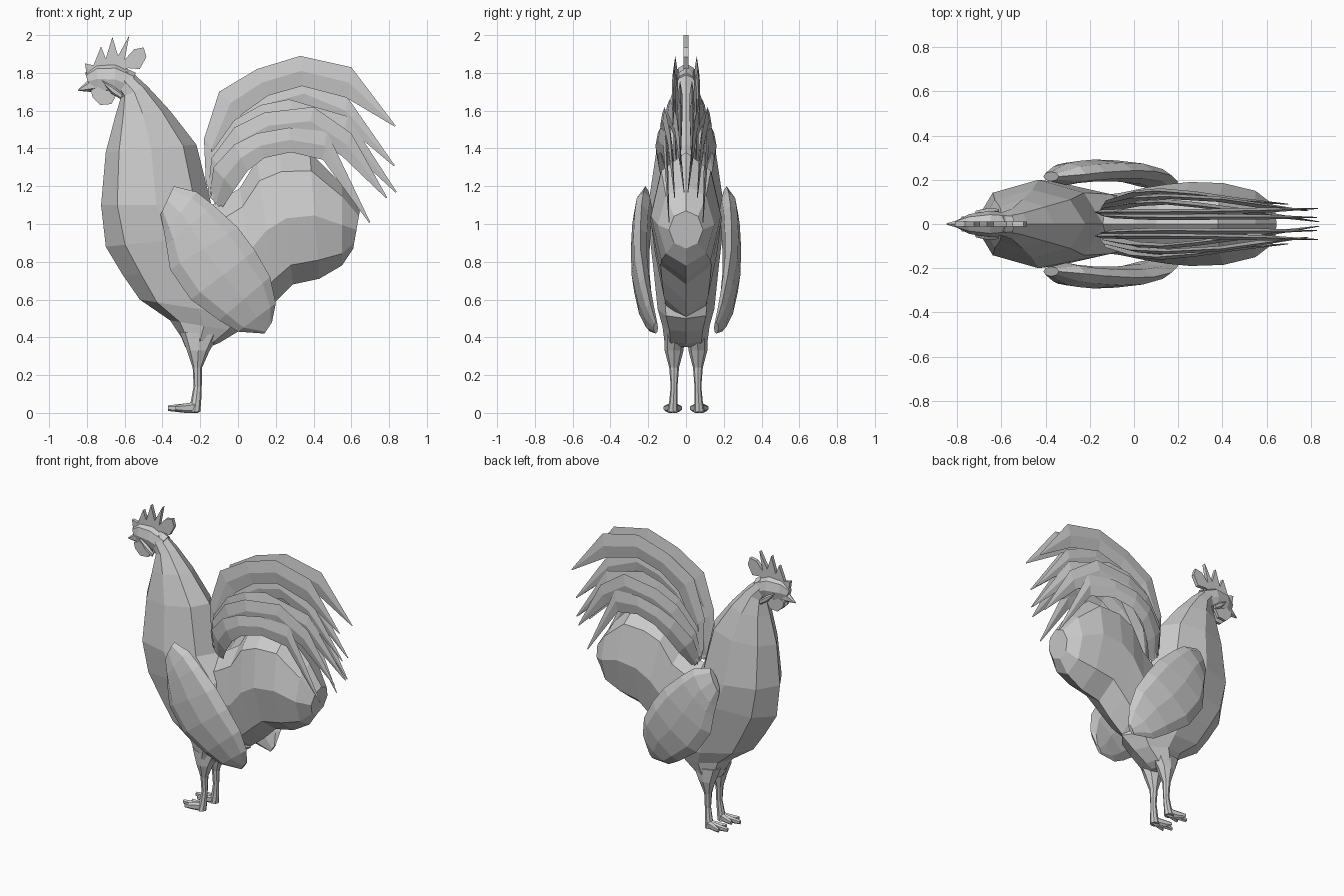
import bpy, bmesh, math


def finish(name, bm, mirror=False):
    bmesh.ops.recalc_face_normals(bm, faces=bm.faces)
    me = bpy.data.meshes.new(name)
    bm.to_mesh(me)
    bm.free()
    ob = bpy.data.objects.new(name, me)
    bpy.context.collection.objects.link(ob)
    if mirror:
        m = ob.modifiers.new("mirror", 'MIRROR')
        m.use_axis = (False, True, False)
        m.use_mirror_merge = False
    return ob


def loft(name, rings, sides=8, mirror=False):
    """Each ring: two opposite outline points (x, z, x, z), half width, y centre."""
    bm = bmesh.new()
    loops = []
    for ax, az, bx, bz, hw, yc in rings:
        loop = []
        for i in range(sides):
            t = 2 * math.pi * i / sides
            c, s = math.cos(t) / 2, math.sin(t)
            loop.append(bm.verts.new(((ax + bx) / 2 + c * (ax - bx), yc + s * hw,
                                      (az + bz) / 2 + c * (az - bz))))
        loops.append(loop)
    for p, q in zip(loops, loops[1:]):
        for i in range(sides):
            j = (i + 1) % sides
            bm.faces.new((p[i], p[j], q[j], q[i]))
    bm.faces.new(loops[0])
    bm.faces.new(loops[-1])
    return finish(name, bm, mirror)


def plate(name, outline, hw, yc=0, mirror=False):
    """Flat outline in x, z given thickness along y."""
    bm = bmesh.new()
    f = bm.faces.new([bm.verts.new((x, yc - hw, z)) for x, z in outline])
    ext = bmesh.ops.extrude_face_region(bm, geom=[f])
    for v in ext["geom"]:
        if isinstance(v, bmesh.types.BMVert):
            v.co.y += 2 * hw
    return finish(name, bm, mirror)


# Neck, breast and belly
loft("neck_and_breast", [
    (-.28, .35, -.15, .35, .10, 0), (-.30, .40, -.10, .37, .115, 0),
    (-.36, .49, 0, .43, .125, 0), (-.52, .60, .10, .50, .15, 0),
    (-.61, .73, .05, .75, .17, 0), (-.70, .88, 0, .95, .19, 0),
    (-.725, 1.10, -.14, 1.10, .20, 0), (-.70, 1.38, -.22, 1.42, .155, 0),
    (-.65, 1.57, -.36, 1.60, .11, 0), (-.62, 1.67, -.48, 1.73, .07, 0),
    (-.66, 1.74, -.58, 1.82, .045, 0)])

# Rear body
loft("rear_body", [
    (-.25, 1.05, -.20, .48, .12, 0), (-.10, 1.12, -.03, .45, .14, 0),
    (.01, 1.19, .10, .51, .165, 0), (.10, 1.34, .20, .59, .18, 0),
    (.22, 1.38, .29, .68, .19, 0), (.38, 1.38, .43, .71, .185, 0),
    (.55, 1.21, .55, .78, .15, 0), (.645, 1.07, .61, .87, .09, 0)])

# Head, beak, wattles
loft("head", [
    (-.54, 1.80, -.60, 1.67, .05, 0), (-.65, 1.85, -.65, 1.68, .06, 0),
    (-.75, 1.845, -.74, 1.69, .045, 0), (-.81, 1.80, -.78, 1.71, .02, 0)])
loft("beak", [
    (-.75, 1.78, -.75, 1.70, .035, 0), (-.80, 1.755, -.79, 1.70, .02, 0),
    (-.848, 1.71, -.845, 1.705, .004, 0)], 6)
plate("wattle", [(-.78, 1.71), (-.77, 1.67), (-.73, 1.63), (-.67, 1.635),
                 (-.64, 1.69), (-.70, 1.74)], .01, .025, True)
loft("ear_lobe", [
    (-.72, 1.76, -.70, 1.73, .012, .05), (-.66, 1.73, -.67, 1.69, .018, .055),
    (-.61, 1.69, -.62, 1.66, .01, .06)], 6, True)

# Comb with spikes and a rear lobe
plate("comb", [
    (-.80, 1.78), (-.81, 1.85), (-.765, 1.84), (-.725, 1.94), (-.70, 1.875),
    (-.665, 1.99), (-.635, 1.89), (-.575, 2.0), (-.60, 1.87), (-.55, 1.925),
    (-.50, 1.935), (-.485, 1.885), (-.52, 1.82), (-.58, 1.825), (-.66, 1.80)], .012)

# Wings
loft("wing", [
    (-.41, 1.05, -.34, 1.20, .022, .215), (-.39, .95, -.22, 1.17, .05, .225),
    (-.38, .89, -.13, 1.10, .05, .235), (-.36, .76, .0, .98, .05, .242),
    (-.25, .60, .09, .86, .048, .24), (-.10, .49, .17, .72, .04, .22),
    (.0, .43, .20, .58, .03, .19), (.14, .42, .18, .48, .012, .16)], 8, True)

# Tail feathers: outer edge, inner edge and bow, per feather
feathers = [
    ([(-.17, 1.22), (-.18, 1.45), (-.10, 1.70), (.10, 1.82), (.33, 1.89), (.60, 1.83), (.835, 1.52)],
     [(-.12, 1.10), (-.10, 1.35), (.02, 1.58), (.16, 1.68), (.34, 1.73), (.57, 1.67)], .055, .07),
    ([(-.16, 1.20), (-.15, 1.42), (0, 1.61), (.16, 1.71), (.34, 1.76), (.58, 1.67), (.83, 1.31)],
     [(-.10, 1.10), (-.04, 1.32), (.08, 1.50), (.20, 1.58), (.36, 1.62), (.56, 1.53)], .03, .03),
    ([(-.16, 1.18), (-.14, 1.38), (-.02, 1.55), (.12, 1.63), (.27, 1.66), (.58, 1.57), (.84, 1.17)],
     [(-.10, 1.10), (-.03, 1.26), (.08, 1.42), (.18, 1.49), (.32, 1.52), (.55, 1.43)], .10, .01),
    ([(-.16, 1.16), (-.14, 1.35), (-.02, 1.51), (.14, 1.59), (.40, 1.62), (.60, 1.48), (.79, 1.14)],
     [(-.10, 1.09), (-.04, 1.24), (.06, 1.38), (.18, 1.45), (.37, 1.47), (.55, 1.36)], .125, .06),
    ([(-.15, 1.14), (-.13, 1.30), (-.02, 1.42), (.10, 1.48), (.27, 1.51), (.47, 1.49), (.70, 1.01)],
     [(-.08, 1.09), (-.02, 1.18), (.05, 1.28), (.14, 1.35), (.28, 1.38), (.45, 1.34)], .15, .09)]
for k, (outer, inner, bow, tip) in enumerate(feathers):
    inner = inner + [(outer[-1][0] - .006, outer[-1][1] - .004)]
    rings = []
    for i, (a, b) in enumerate(zip(outer, inner)):
        u = i / 6
        base = .05 * (1 - u) + tip * u
        y = base + (bow - base) * math.sin(math.pi * min(u * 1.05, 1))
        rings.append((*a, *b, .002 if i == 6 else .012, y))
    loft(f"tail_feather_{k + 1}", rings, 4, True)

# Legs
loft("leg", [
    (-.31, .43, -.10, .41, .055, .06), (-.27, .33, -.15, .33, .05, .063),
    (-.24, .24, -.19, .24, .026, .063), (-.235, .14, -.192, .14, .018, .063),
    (-.25, .06, -.195, .06, .022, .067), (-.26, .005, -.20, .005, .03, .07)], 8, True)

# Toes
for name, end in (("inner_toe", .03), ("middle_toe", .07), ("outer_toe", .11)):
    tip_x = -.37 if name == "middle_toe" else -.33
    loft(name, [
        (-.21, .06, -.21, .0, .02, .07),
        (-.28, .05, -.28, .0, .017, (.07 + end) / 2),
        (tip_x, .04, tip_x, .01, .01, end)], 6, True)
